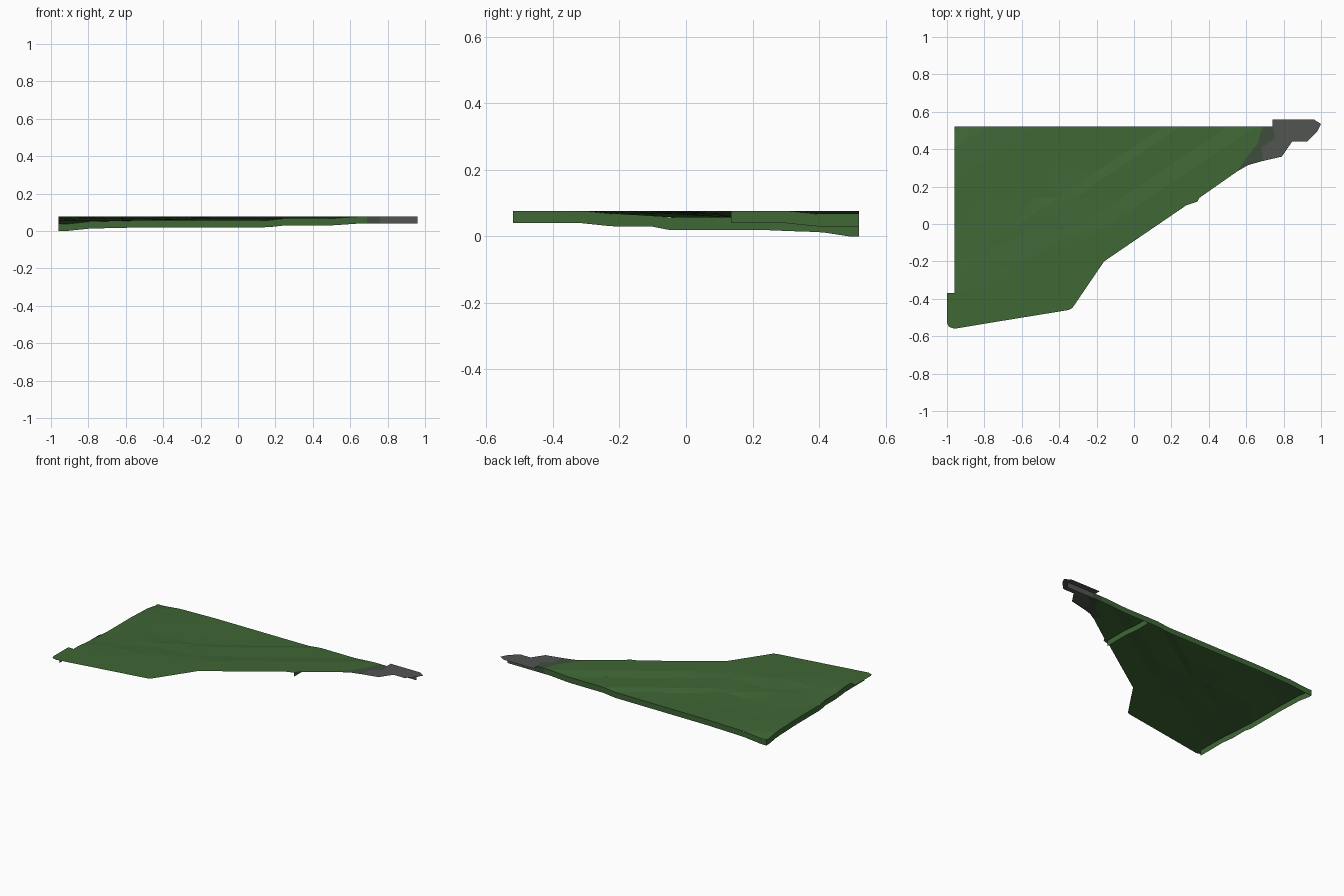
import bpy, bmesh
from mathutils import Vector

if "Cube" in bpy.data.objects:
    bpy.data.objects.remove(bpy.data.objects["Cube"])

SKIRT = 0.037   # depth of the hanging border walls


def material(name, rgb):
    m = bpy.data.materials.new(name)
    m.diffuse_color = (*rgb, 1)
    m.use_nodes = True
    m.node_tree.nodes["Principled BSDF"].inputs["Base Color"].default_value = m.diffuse_color
    return m


GRASS = material("grass_green", (0.050, 0.135, 0.037))
MIXED = material("mossy_grey", (0.048, 0.076, 0.046))
ROCK = material("rock_grey", (0.082, 0.090, 0.080))

# Terrain height falls in steps with distance from the diagonal shore
STEPS = [(0.15, 0.077), (0.23, 0.067), (0.37, 0.067), (0.42, 0.057),
         (0.80, 0.056), (0.95, 0.050), (1.02, 0.037)]
ORIGIN, NORMAL = Vector((-0.16, -0.2, 0)), Vector((-0.556, 0.831, 0))


def clamp(v):
    return max(0.0, min(1.0, v))


def height(x, y):
    d = (Vector((x, y, 0)) - ORIGIN).dot(NORMAL)
    d -= 0.2 * clamp(-x / 0.96) * clamp((0.3 - y) / 0.5)
    if d <= STEPS[0][0]:
        return STEPS[0][1]
    for (d0, z0), (d1, z1) in zip(STEPS, STEPS[1:]):
        if d <= d1:
            return z0 + (z1 - z0) * (d - d0) / (d1 - d0)
    return STEPS[-1][1]


def finish(name, bm, mat):
    mesh = bpy.data.meshes.new(name)
    bm.to_mesh(mesh)
    bm.free()
    mesh.materials.append(mat)
    bpy.context.collection.objects.link(bpy.data.objects.new(name, mesh))


def sheet(name, outline, mat):
    """Open ground surface: fill an outline, slice it, then drape it."""
    bm = bmesh.new()
    bm.faces.new([bm.verts.new((x, y, 0)) for x, y in outline])
    bmesh.ops.triangulate(bm, faces=bm.faces[:])
    cuts = [(ORIGIN + NORMAL * d, NORMAL) for d, _ in STEPS]
    cuts += [(Vector((-0.8 + 0.16 * i, 0, 0)), Vector((1, 0, 0))) for i in range(6)]
    cuts += [(Vector((0, -0.2 + 0.17 * i, 0)), Vector((0, 1, 0))) for i in range(4)]
    for co, no in cuts:
        bmesh.ops.bisect_plane(bm, geom=bm.verts[:] + bm.edges[:] + bm.faces[:],
                               dist=1e-5, plane_co=co, plane_no=no)
    bmesh.ops.triangulate(bm, faces=bm.faces[:])
    for v in bm.verts:
        v.co.z = height(v.co.x, v.co.y)
    bm.normal_update()
    bmesh.ops.reverse_faces(bm, faces=[f for f in bm.faces if f.normal.z < 0])
    finish(name, bm, mat)


def skirt(name, start, end, mat, n=40):
    """Wall hanging from the ground along a straight border."""
    bm = bmesh.new()
    a, b = Vector(start), Vector(end)
    cols = []
    for i in range(n + 1):
        p = a.lerp(b, i / n)
        z = height(p.x, p.y)
        cols.append((bm.verts.new((p.x, p.y, z)), bm.verts.new((p.x, p.y, z - SKIRT))))
    for (t0, b0), (t1, b1) in zip(cols, cols[1:]):
        bm.faces.new((t0, b0, b1, t1))
    finish(name, bm, mat)


# Boundaries shared between the coloured zones, from shore to back border
moss_edge = [(0.55, 0.28), (0.54, 0.34), (0.57, 0.37), (0.62, 0.38),
             (0.66, 0.43), (0.68, 0.50), (0.69, 0.52)]
rock_edge = [(0.68, 0.335), (0.69, 0.35), (0.68, 0.41), (0.755, 0.46), (0.74, 0.52)]

# Ground surfaces
sheet("grass_ground", [
    (-0.96, 0.52), (-0.96, -0.37), (-1, -0.37), (-1, -0.53), (-0.99, -0.55),
    (-0.96, -0.56), (-0.78, -0.53), (-0.40, -0.42), (-0.38, -0.45),
    (-0.35, -0.46), (-0.33, -0.45), (-0.16, -0.20), (0.28, 0.10),
    (0.34, 0.12), (0.35, 0.14)] + moss_edge, GRASS)
sheet("mossy_ground", [(0.61, 0.315)] + rock_edge + moss_edge[::-1], MIXED)
sheet("rock_point", [
    (0.79, 0.36), (0.845, 0.44), (0.925, 0.44), (0.98, 0.495), (1, 0.535),
    (0.96, 0.56), (0.74, 0.56)] + rock_edge[::-1], ROCK)

# Border walls
skirt("left_border_wall", (-0.96, 0.52, 0), (-0.96, -0.52, 0), GRASS)
skirt("back_border_wall", (0.69, 0.52, 0), (-0.96, 0.52, 0), GRASS, 60)
skirt("mossy_border_wall", (0.76, 0.52, 0), (0.69, 0.52, 0), MIXED, 2)
skirt("rock_border_wall", (0.96, 0.52, 0), (0.76, 0.52, 0), ROCK, 2)
skirt("seam_wall", (0.32, 0.135, 0), (0.32, 0.52, 0), GRASS, 16)
